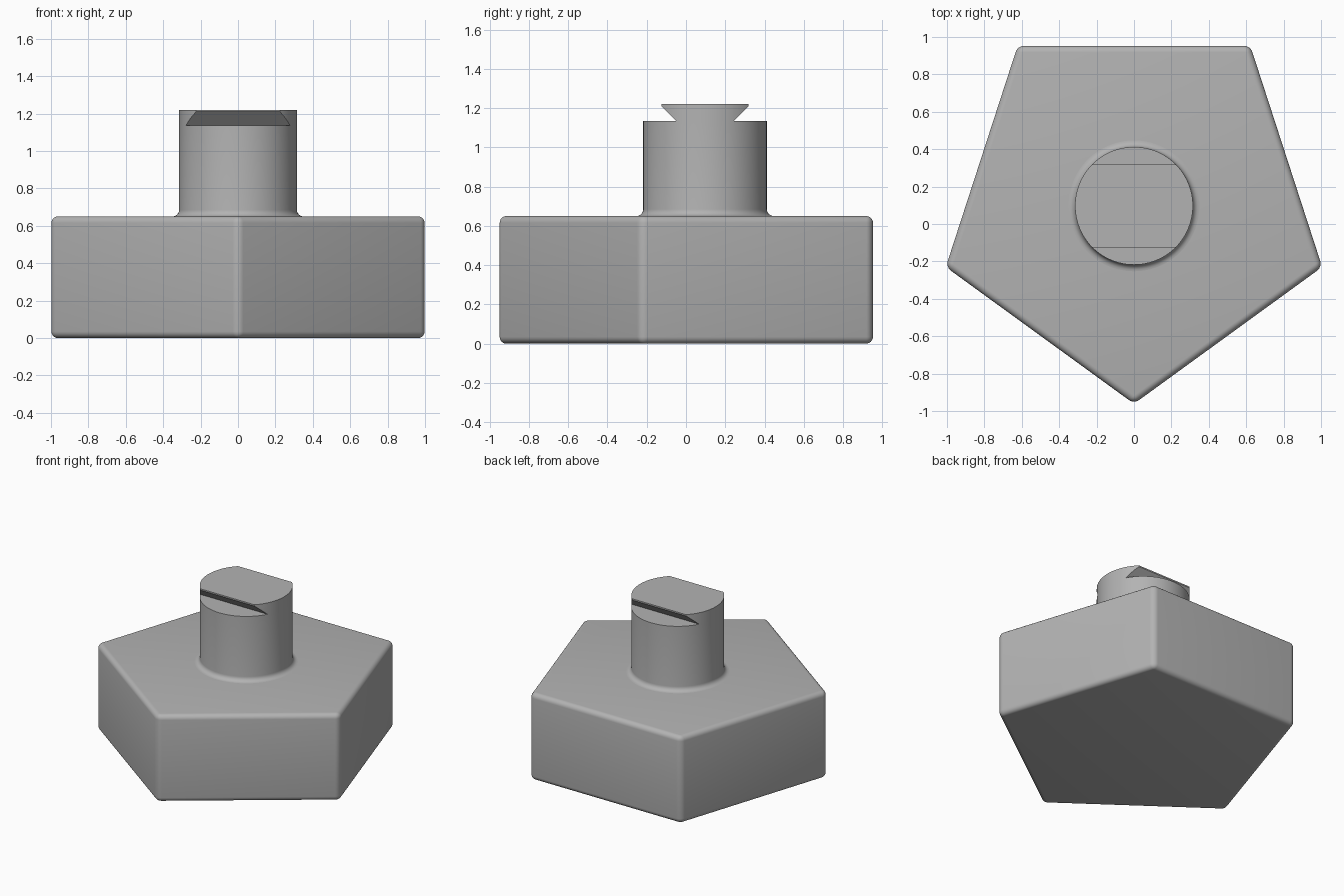
import bpy, bmesh
from math import pi, sin, cos, radians
from mathutils import Vector

default = bpy.data.objects.get("Cube")
if default:
    bpy.data.objects.remove(default, do_unlink=True)

CENTRE_Y = 0.097
BODY_R, BODY_H, ROUND = 1.058, 0.65, 0.035
NECK_R, NECK_TOP, TOP = 0.315, 1.135, 1.22
SEGMENTS = 96

grey = bpy.data.materials.new("plain grey")
grey.use_nodes = True
colour = (0.45, 0.45, 0.45, 1)
grey.diffuse_color = colour
grey.node_tree.nodes["Principled BSDF"].inputs["Base Color"].default_value = colour


def finish(bm, name, angle=30):
    bmesh.ops.recalc_face_normals(bm, faces=bm.faces)
    mesh = bpy.data.meshes.new(name)
    bm.to_mesh(mesh)
    bm.free()
    mesh.materials.append(grey)
    obj = bpy.data.objects.new(name, mesh)
    obj.location.y = CENTRE_Y
    bpy.context.collection.objects.link(obj)
    bpy.ops.object.select_all(action='DESELECT')
    obj.select_set(True)
    bpy.context.view_layer.objects.active = obj
    bpy.ops.object.shade_smooth_by_angle(angle=radians(angle))
    return obj


def prism(bm, sides, radius, z0, z1, start=-pi / 2):
    ring = [bm.verts.new((radius * cos(start + 2 * pi * i / sides),
                          radius * sin(start + 2 * pi * i / sides), z0))
            for i in range(sides)]
    base = bm.faces.new(ring)
    new = bmesh.ops.extrude_face_region(bm, geom=[base], use_keep_orig=True)
    verts = [g for g in new["geom"] if isinstance(g, bmesh.types.BMVert)]
    bmesh.ops.translate(bm, verts=verts, vec=(0, 0, z1 - z0))
    bmesh.ops.recalc_face_normals(bm, faces=bm.faces)


# Five-sided body with every edge rounded
bm = bmesh.new()
prism(bm, 5, BODY_R, 0, BODY_H)
bmesh.ops.bevel(bm, geom=bm.edges[:], offset=ROUND, offset_type='OFFSET',
                segments=6, profile=0.5, affect='EDGES')
finish(bm, "pentagon_body")

# Round neck, lathed, with a concave fillet at its foot
profile = [(NECK_R + ROUND * (1 - cos(a)), BODY_H + ROUND * (1 - sin(a)))
           for a in (pi / 2 * (1 - i / 6) for i in range(7))]
profile += [(NECK_R, NECK_TOP), (0, NECK_TOP)]
bm = bmesh.new()
verts = [bm.verts.new((r, 0, z)) for r, z in profile]
edges = [bm.edges.new(pair) for pair in zip(verts, verts[1:])]
bmesh.ops.spin(bm, geom=verts + edges, cent=(0, 0, 0), axis=(0, 0, 1),
               angle=2 * pi, steps=SEGMENTS)
bmesh.ops.remove_doubles(bm, verts=bm.verts, dist=0.0001)
finish(bm, "round_neck")

# Dovetail: a disc cut by upright lips and undercut flanks on both sides
bm = bmesh.new()
prism(bm, SEGMENTS, NECK_R, NECK_TOP, TOP, start=0)
for side in (-1, 1):
    for y, normal in ((0.222, (0, side, 0)), (0.147, (0, side, -1))):
        cut = bmesh.ops.bisect_plane(
            bm, geom=bm.verts[:] + bm.edges[:] + bm.faces[:],
            plane_co=(0, side * y, NECK_TOP), plane_no=Vector(normal).normalized(),
            clear_outer=True)
        rim = [g for g in cut["geom_cut"] if isinstance(g, bmesh.types.BMEdge)]
        bmesh.ops.holes_fill(bm, edges=rim, sides=0)
finish(bm, "dovetail_key")
